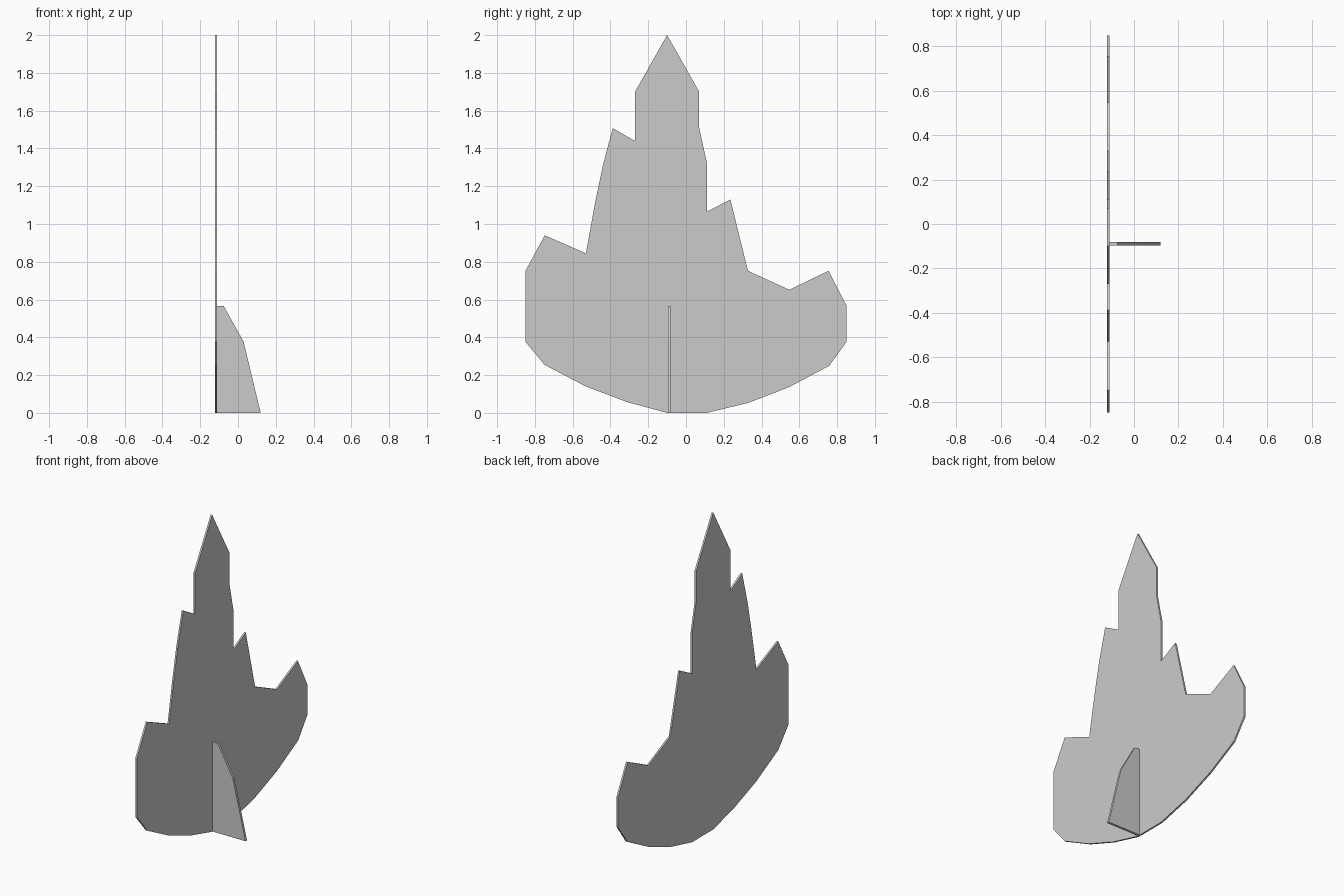
import bpy, bmesh
from mathutils import Vector

if "Cube" in bpy.data.objects:
    bpy.data.objects.remove(bpy.data.objects["Cube"])


def slab(name, outline, offset):
    """Extrude a flat outline along the offset vector into a thin board."""
    bm = bmesh.new()
    face = bm.faces.new([bm.verts.new(p) for p in outline])
    ext = bmesh.ops.extrude_face_region(bm, geom=[face], use_keep_orig=True)
    moved = [v for v in ext["geom"] if isinstance(v, bmesh.types.BMVert)]
    bmesh.ops.translate(bm, verts=moved, vec=Vector(offset))
    bmesh.ops.recalc_face_normals(bm, faces=bm.faces)
    mesh = bpy.data.meshes.new(name)
    bm.to_mesh(mesh)
    bm.free()
    obj = bpy.data.objects.new(name, mesh)
    bpy.context.collection.objects.link(obj)
    return obj


# Jagged cut-out board: (y, z) silhouette, clockwise from the peak
silhouette = [
    (-0.10, 2.00), (0.07, 1.70), (0.07, 1.51), (0.11, 1.325), (0.11, 1.065),
    (0.235, 1.13), (0.328, 0.752), (0.547, 0.652), (0.755, 0.752),
    (0.85, 0.567), (0.85, 0.376), (0.758, 0.249), (0.547, 0.137),
    (0.33, 0.053), (0.11, 0.0), (-0.10, 0.0), (-0.314, 0.058),
    (-0.53, 0.14), (-0.748, 0.254), (-0.85, 0.376), (-0.85, 0.752),
    (-0.748, 0.94), (-0.53, 0.845), (-0.478, 1.13), (-0.44, 1.31),
    (-0.388, 1.507), (-0.27, 1.44), (-0.27, 1.70),
]
slab("cutout_board", [(-0.121, y, z) for y, z in silhouette], (0.011, 0, 0))

# Support fin standing at right angles to the board: (x, z) profile
fin = [(-0.11, 0), (0.12, 0), (0.03, 0.376), (-0.075, 0.565), (-0.11, 0.565)]
slab("support_fin", [(x, -0.096, z) for x, z in fin], (0, 0.015, 0))
